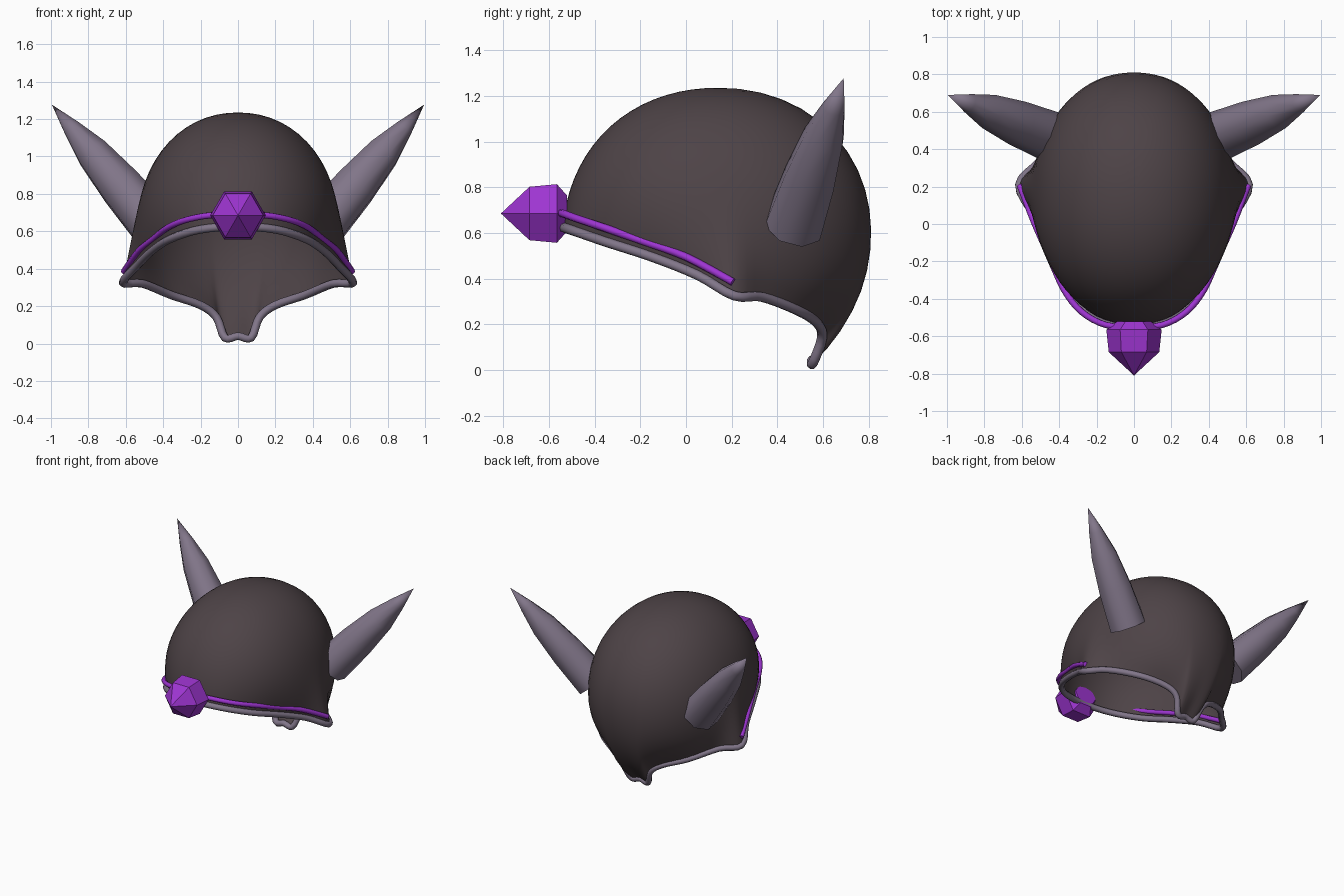
import bpy, bmesh, math
from mathutils import Vector, Matrix

if "Cube" in bpy.data.objects:
    bpy.data.objects.remove(bpy.data.objects["Cube"])


def material(name, rgb):
    m = bpy.data.materials.new(name)
    m.diffuse_color = (*rgb, 1)
    m.use_nodes = True
    m.node_tree.nodes["Principled BSDF"].inputs["Base Color"].default_value = m.diffuse_color
    return m


DARK = material("dark_brown_grey", (0.075, 0.056, 0.062))
HORN = material("mauve_grey", (0.22, 0.18, 0.25))
PURPLE = material("purple", (0.34, 0.035, 0.64))


def finish(name, bm, mat, smooth=None):
    bmesh.ops.recalc_face_normals(bm, faces=bm.faces)
    me = bpy.data.meshes.new(name)
    bm.to_mesh(me)
    bm.free()
    ob = bpy.data.objects.new(name, me)
    bpy.context.collection.objects.link(ob)
    me.materials.append(mat)
    if smooth:
        select(ob)
        bpy.ops.object.shade_smooth_by_angle(angle=math.radians(smooth))
    return ob


def select(ob):
    bpy.ops.object.select_all(action='DESELECT')
    ob.select_set(True)
    bpy.context.view_layer.objects.active = ob


def mirrored(half, closed):
    """Right half, front centre first, extended to the left side."""
    pts = [Vector(p) for p in half]
    left = [Vector((-p.x, p.y, p.z)) for p in pts if abs(p.x) > 1e-6]
    return pts + left[::-1] if closed else left[::-1] + pts


def smooth_path(pts, closed, steps=4):
    """Catmull-Rom resampling of a path."""
    n, out = len(pts), []
    get = (lambda i: pts[i % n]) if closed else (lambda i: pts[max(0, min(n - 1, i))])
    for i in range(n if closed else n - 1):
        a, b, c, d = (get(i + k) for k in (-1, 0, 1, 2))
        for s in range(steps):
            t = s / steps
            out.append(0.5 * (2 * b + (c - a) * t + (2 * a - 5 * b + 4 * c - d) * t * t
                              + (3 * b - a - 3 * c + d) * t ** 3))
    return out if closed else out + [pts[-1]]


def tube(name, pts, radius, mat, closed):
    cu = bpy.data.curves.new(name, 'CURVE')
    cu.dimensions = '3D'
    cu.bevel_depth = radius
    cu.bevel_resolution = 2
    cu.use_fill_caps = True
    sp = cu.splines.new('POLY')
    sp.points.add(len(pts) - 1)
    for q, p in zip(sp.points, pts):
        q.co = (*p, 1)
    sp.use_cyclic_u = closed
    cu.materials.append(mat)
    ob = bpy.data.objects.new(name, cu)
    bpy.context.collection.objects.link(ob)
    select(ob)
    bpy.ops.object.convert(target='MESH')
    bpy.ops.object.shade_smooth_by_angle(angle=math.radians(50))


def lathe(name, frame, rings, sides, tip, mat, phase=0, smooth=None):
    """Rings of (height, radius) along the frame's z axis, closed by a tip."""
    bm = bmesh.new()
    loops = []
    for h, r in rings:
        loops.append([bm.verts.new(frame @ Vector((
            r * math.cos(math.tau * k / sides + phase),
            r * math.sin(math.tau * k / sides + phase), h))) for k in range(sides)])
    bm.faces.new(loops[0])
    for a, b in zip(loops, loops[1:]):
        for k in range(sides):
            j = (k + 1) % sides
            bm.faces.new((a[k], a[j], b[j], b[k]))
    top = bm.verts.new(frame @ Vector((0, 0, tip)))
    for k in range(sides):
        bm.faces.new((loops[-1][k], loops[-1][(k + 1) % sides], top))
    return finish(name, bm, mat, smooth)


# Rim: high at the brow, flared at the ears, dropping to a neck spike
rim = smooth_path(mirrored([
    (0, -.54, .625), (.2, -.495, .61), (.36, -.35, .56), (.46, -.15, .495),
    (.54, .05, .415), (.615, .21, .325), (.51, .33, .32), (.36, .49, .26),
    (.2, .575, .205), (.115, .595, .14), (.07, .555, .03), (0, .55, .04)],
    True), True)

# Dome: ellipsoid meridians that flare out to meet the rim
CENTRE, RADII = Vector((0, .14, .6)), Vector((.54, .67, .635))
ROWS = 18
bm = bmesh.new()
apex = bm.verts.new(CENTRE + Vector((0, 0, RADII.z)))
columns = []
for p in rim:
    u = Vector([(p - CENTRE)[i] / RADII[i] for i in range(3)])
    az = math.atan2(u.y, u.x)
    el0 = math.atan2(u.z, math.hypot(u.x, u.y))

    def on_dome(el):
        d = Vector((math.cos(el) * math.cos(az), math.cos(el) * math.sin(az), math.sin(el)))
        f = 1 / sum(abs(c) ** 2.1 for c in d) ** (1 / 2.1)
        return CENTRE + Vector([d[i] * f * RADII[i] for i in range(3)])

    offset = p - on_dome(el0)
    col = []
    for r in range(ROWS):
        t = r / ROWS
        fade = max(0, 1 - 2.8 * t) ** 2
        col.append(bm.verts.new(on_dome(el0 + (math.pi / 2 - el0) * t) + offset * fade))
    columns.append(col)
for a, b in zip(columns, columns[1:] + columns[:1]):
    for r in range(ROWS - 1):
        bm.faces.new((a[r], b[r], b[r + 1], a[r + 1]))
    bm.faces.new((a[-1], b[-1], apex))
finish("helmet_dome", bm, DARK, 60)
tube("rim_trim", rim, .022, HORN, True)

# Purple band above the brow
band = smooth_path(mirrored([
    (0, -.55, .685), (.15, -.54, .685), (.28, -.47, .66), (.375, -.35, .62),
    (.45, -.18, .56), (.53, 0, .495), (.61, .205, .385)], False), False)
tube("brow_band", band, .017, PURPLE, False)

# Horns
for side, name in ((1, "right_horn"), (-1, "left_horn")):
    base, tip = Vector((side * .45, .47, .63)), Vector((side * .995, .69, 1.277))
    axis = tip - base
    frame = Matrix.Translation(base) @ axis.to_track_quat('Z', 'Y').to_matrix().to_4x4()
    length = axis.length
    lathe(name, frame, [(0, .135), (length * .32, .122), (length * .6, .095),
                        (length * .8, .052)], 8, length, HORN, smooth=50)

# Faceted gem on the brow, pointing forward
frame = Matrix.Translation((0, -.52, .685)) @ Matrix.Rotation(math.pi / 2, 4, 'X')
lathe("brow_gem", frame, [(0, .09), (.045, .148), (.165, .135)], 6, .29, PURPLE)
